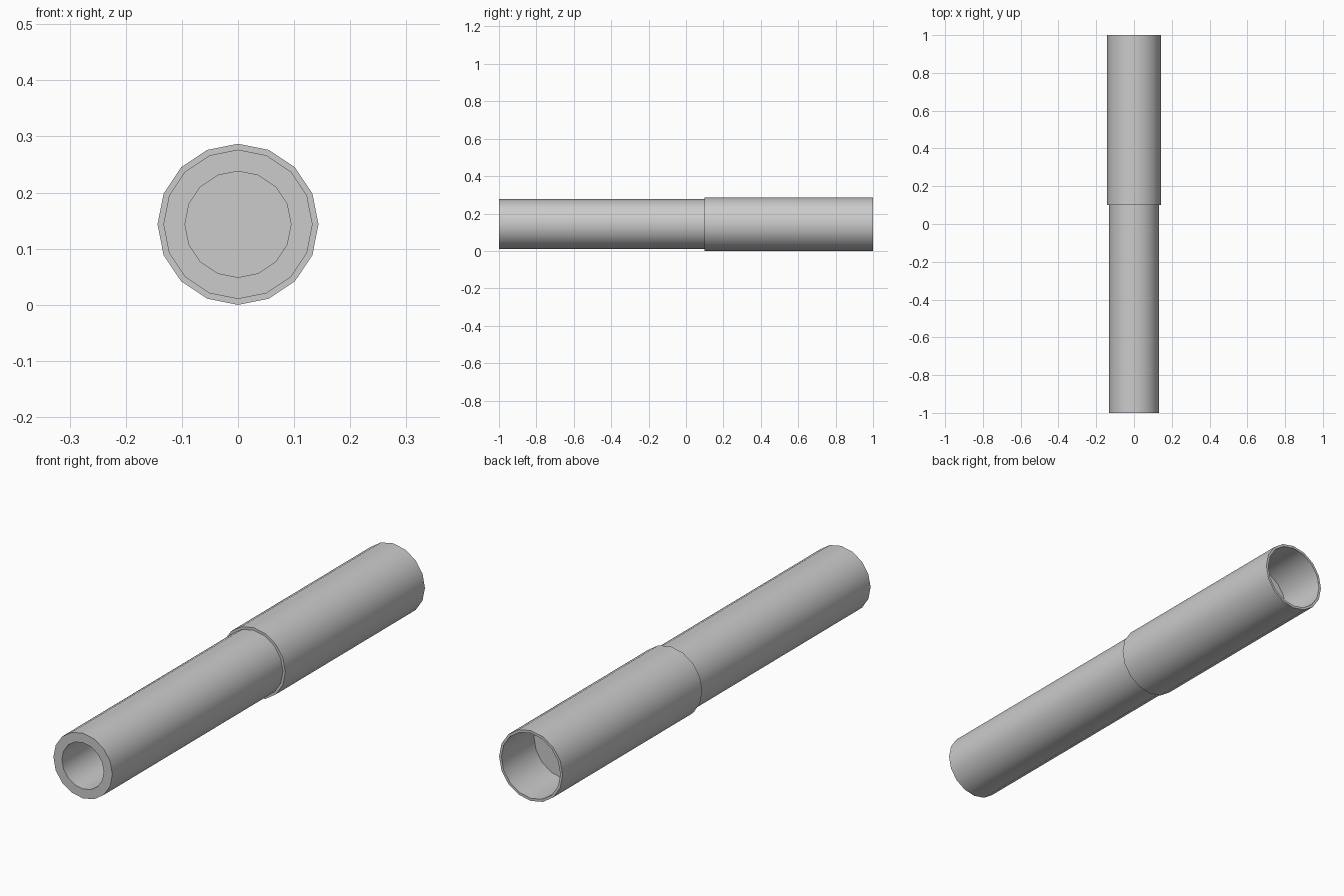
import bpy, bmesh
from math import radians, sin, cos, tau

if "Cube" in bpy.data.objects:
    bpy.data.objects.remove(bpy.data.objects["Cube"])

SIDES = 16
SLEEVE_R, TUBE_R, BORE_R = 0.1435, 0.133, 0.0945


def lathe(name, profile, closed=False):
    """Spin (radius, y) points round the y axis; radius 0 ends become caps."""
    bm = bmesh.new()
    rings = [[bm.verts.new((r * sin(tau * i / SIDES), y, SLEEVE_R + r * cos(tau * i / SIDES)))
              for i in range(SIDES)] for r, y in profile]
    pairs = list(zip(rings, rings[1:]))
    if closed:
        pairs.append((rings[-1], rings[0]))
    for a, b in pairs:
        for i in range(SIDES):
            j = (i + 1) % SIDES
            bm.faces.new((a[i], a[j], b[j], b[i]))
    if not closed:
        bm.faces.new(rings[0])
        bm.faces.new(rings[-1])
    bmesh.ops.recalc_face_normals(bm, faces=bm.faces)
    mesh = bpy.data.meshes.new(name)
    bm.to_mesh(mesh)
    bm.free()
    ob = bpy.data.objects.new(name, mesh)
    bpy.context.collection.objects.link(ob)
    bpy.ops.object.select_all(action='DESELECT')
    ob.select_set(True)
    bpy.context.view_layer.objects.active = ob
    bpy.ops.object.shade_smooth_by_angle(angle=radians(35))
    return ob


# Thick inner tube: deep bore open at the front, closed at the back
lathe("inner_tube", [(BORE_R, 0.77), (BORE_R, -1), (TUBE_R, -1), (TUBE_R, 0.79)])

# Thin outer sleeve, leaving a shallow recess behind the inner tube
lathe("outer_sleeve", [(TUBE_R, 0.10), (SLEEVE_R, 0.10), (SLEEVE_R, 1), (TUBE_R, 1)], closed=True)
